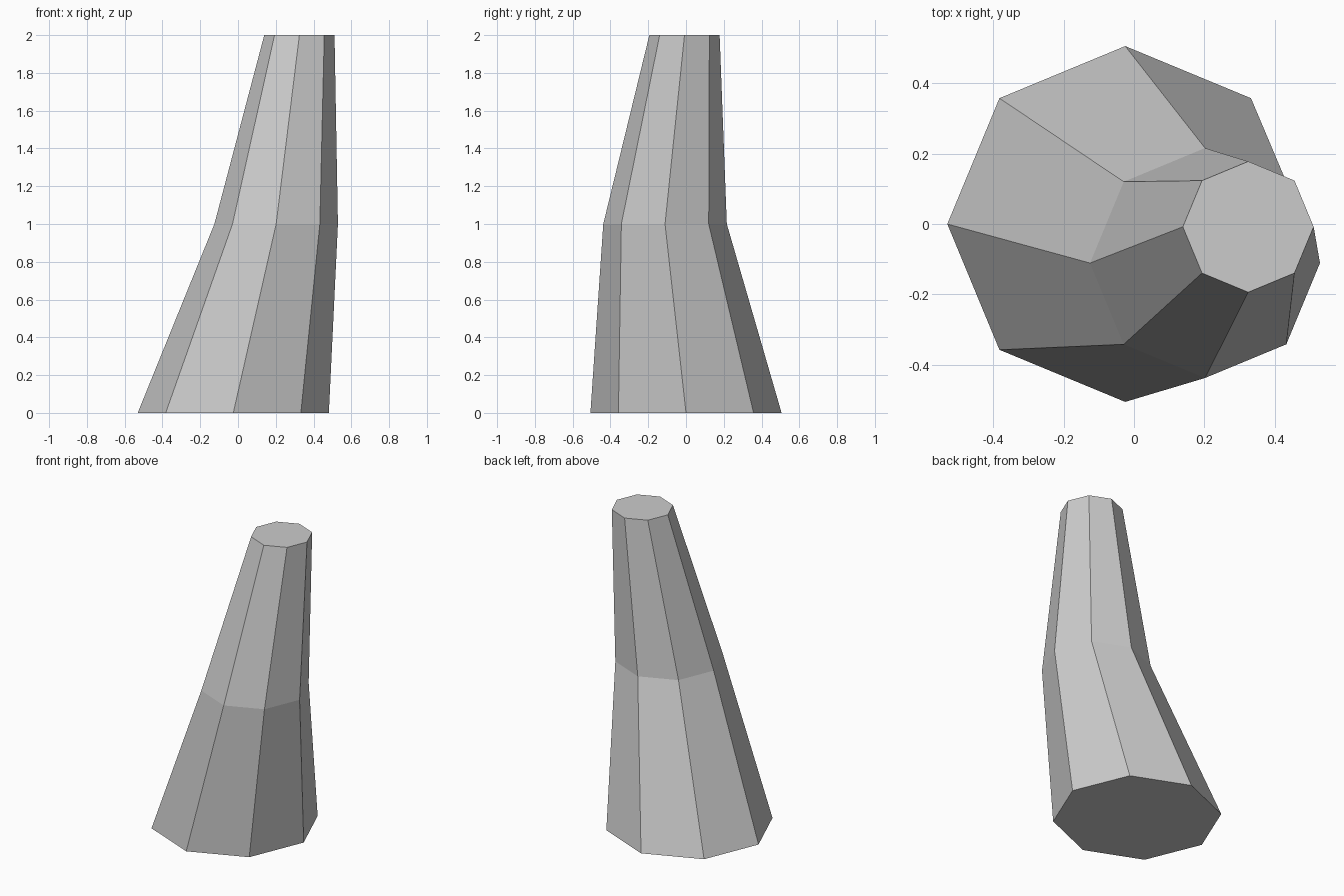
import bpy, bmesh
from math import cos, sin, tau

if "Cube" in bpy.data.objects:
    bpy.data.objects.remove(bpy.data.objects["Cube"])

SIDES = 8
# Trunk rings: centre x, centre y, height, radius
RINGS = [
    (-0.025, 0.0, 0.0, 0.506),
    (0.202, -0.111, 1.0, 0.327),
    (0.325, -0.008, 2.0, 0.186),
]

# Bent, tapering octagonal trunk, lofted ring by ring
bm = bmesh.new()
loops = [
    [bm.verts.new((x + r * cos(tau * i / SIDES), y + r * sin(tau * i / SIDES), z))
     for i in range(SIDES)]
    for x, y, z, r in RINGS
]
for low, high in zip(loops, loops[1:]):
    for i in range(SIDES):
        j = (i + 1) % SIDES
        bm.faces.new((low[i], low[j], high[j], high[i]))

# Flat end caps
bm.faces.new(loops[0][::-1])
bm.faces.new(loops[-1])

mesh = bpy.data.meshes.new("trunk")
bm.to_mesh(mesh)
bm.free()
bpy.context.collection.objects.link(bpy.data.objects.new("trunk", mesh))
